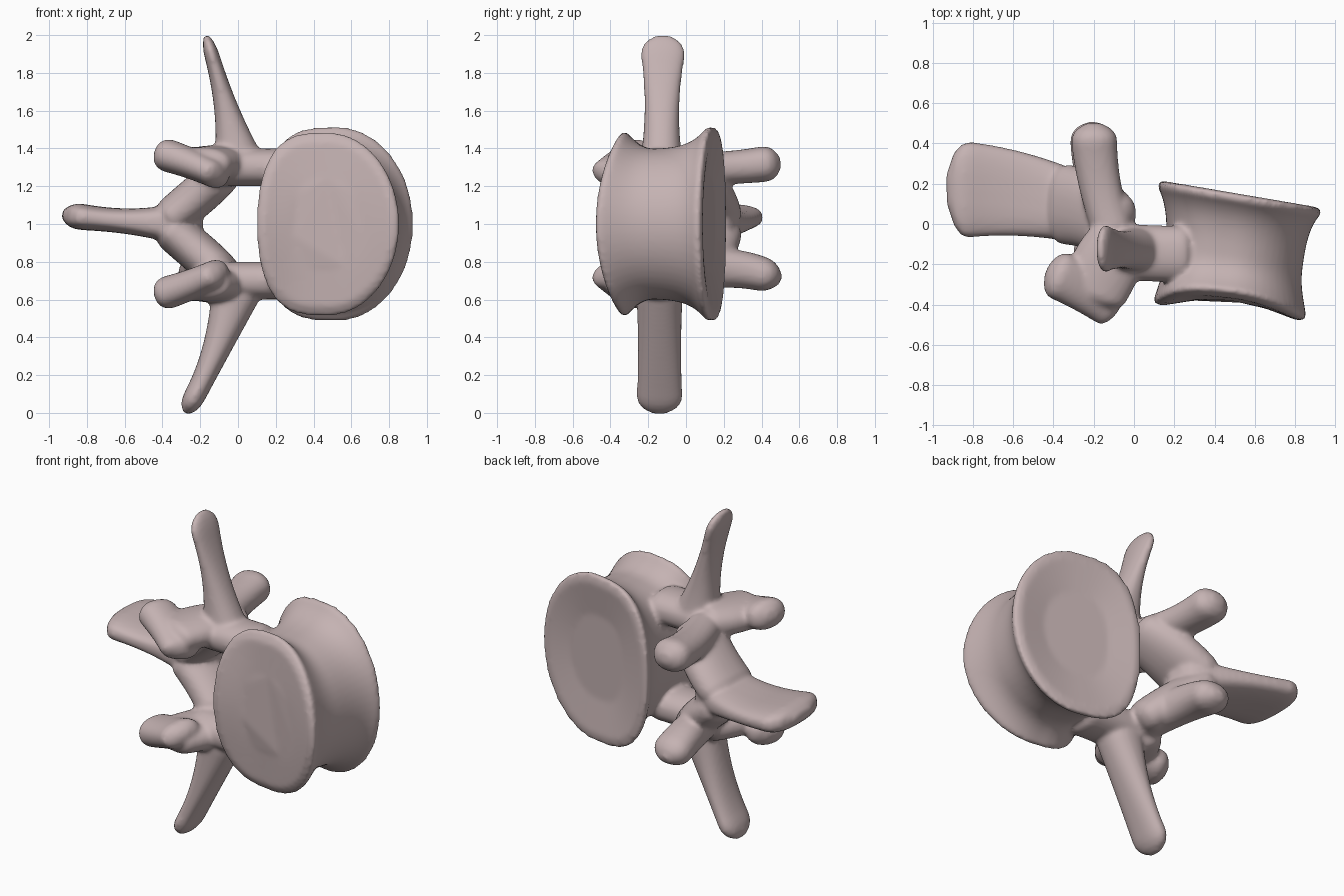
import bpy, bmesh, math
from mathutils import Vector

cube = bpy.data.objects.get("Cube")
if cube:
    bpy.data.objects.remove(cube)

bm = bmesh.new()
SIDES = 28
STEPS = 20
TIP = 0.3
ALONG_DEPTH = (0, 1, 0)
ALONG_WIDTH = (1, 0, 0)


def skin(rings):
    """Bridge a list of point rings into a closed shell."""
    loops = [[bm.verts.new(point) for point in ring] for ring in rings]
    for near, far in zip(loops, loops[1:]):
        for i in range(len(near)):
            bm.faces.new((near[i - 1], near[i], far[i], far[i - 1]))
    bm.faces.new(loops[0][::-1])
    bm.faces.new(loops[-1])


def blend(start, bend, end, t):
    """Quadratic curve through a start and an end, pulled by a bend."""
    s = 1 - t
    return start * s * s + bend * 2 * s * t + end * t * t


def signed_power(value, power):
    return math.copysign(abs(value) ** power, value)


def limb(start, bend, end, wide, widths, depths, power=0.9, flip=False):
    """Sweep an ellipse of changing size along a curve, with rounded ends."""
    start, bend, end, wide = map(Vector, (start, bend, end, wide))
    rings = []
    for i in range(STEPS + 1):
        t = i / STEPS
        centre = blend(start, bend, end, t)
        tangent = ((bend - start).lerp(end - bend, t)).normalized()
        u = (wide - tangent * wide.dot(tangent)).normalized()
        v = tangent.cross(u)
        past = max(0, abs(2 * t - 1) - 1 + TIP) / TIP
        closing = max(0.3, math.sqrt(max(0, 1 - past * past)))
        u *= blend(*widths, t) * closing
        v *= blend(*depths, t) * closing
        ring = []
        for k in range(SIDES):
            angle = math.tau * k / SIDES
            point = centre + u * signed_power(math.cos(angle), power)
            point += v * signed_power(math.sin(angle), power)
            if flip:
                point.z = 2 - point.z
            ring.append(point)
        rings.append(ring)
    skin(rings)


def pair(**shape):
    """Make a limb and its copy across the middle height."""
    for flip in (False, True):
        limb(flip=flip, **shape)


def body_ring(along, scale=1, inset=0):
    """Body outline, flat on the canal side; along runs from -1 front to 1 back."""
    flare = min(1, abs(along) * 1.1) ** (2.5 + along)
    half_width = (0.34 + 0.05 * flare + 0.015 * along) * scale
    half_height = (0.4 + 0.1 * flare + 0.015 * along) * scale
    middle = 0.5 + 0.025 * along
    depth = -0.145 + (0.29 - inset) * along
    slope = -0.14 - 0.03 * along
    bow = max(0, -along) * 0.4
    ring = []
    for k in range(SIDES * 2):
        angle = math.pi * k / SIDES
        c, s = math.cos(angle), math.sin(angle)
        x = middle + half_width * signed_power(c, 0.6 if c < 0 else 1)
        z = half_height * signed_power(s, 0.9 if c < 0 else 1)
        ring.append((x, depth + slope * (x - 0.5) + bow * z * z, 1 + z))
    return ring


# Drum-shaped body with a narrow waist, rounded rims and dished ends
waist = [body_ring(i / STEPS * 2 - 1) for i in range(STEPS + 1)]
front_end = [body_ring(-1, scale=0.5, inset=0.03), body_ring(-1, scale=0.9, inset=-0.01)]
back_end = [body_ring(1, scale=0.9, inset=-0.01), body_ring(1, scale=0.5, inset=0.02)]
skin(front_end + waist + back_end)

# Pedicles joining the body to the arch
pair(start=(0.3, -0.15, 1.3), bend=(0.1, -0.15, 1.3), end=(-0.2, -0.13, 1.3),
     wide=ALONG_DEPTH, widths=(0.14, 0.14, 0.14), depths=(0.1, 0.1, 0.1))

# Laminae closing the arch
pair(start=(-0.05, -0.05, 1.3), bend=(-0.2, 0.1, 1.15), end=(-0.4, 0.1, 1),
     wide=ALONG_DEPTH, widths=(0.15, 0.2, 0.2), depths=(0.1, 0.12, 0.1))

# Front joint processes: a neck and a slanting, blunt facet
pair(start=(-0.05, -0.05, 1.32), bend=(-0.15, -0.2, 1.32), end=(-0.22, -0.4, 1.32),
     wide=ALONG_WIDTH, widths=(0.14, 0.2, 0.15), depths=(0.1, 0.1, 0.08))
pair(start=(-0.08, -0.42, 1.24), bend=(-0.22, -0.32, 1.32), end=(-0.43, -0.23, 1.38),
     wide=ALONG_DEPTH, widths=(0.12, 0.12, 0.12), depths=(0.07, 0.08, 0.09))

# Rear joint processes
limb(start=(-0.08, -0.1, 1.3), bend=(-0.2, 0.2, 1.28), end=(-0.2, 0.5, 1.33),
     wide=ALONG_WIDTH, widths=(0.1, 0.1, 0.12), depths=(0.09, 0.08, 0.1))
limb(start=(-0.08, -0.1, 0.7), bend=(-0.22, 0.2, 0.83), end=(-0.2, 0.5, 0.7),
     wide=ALONG_WIDTH, widths=(0.1, 0.1, 0.12), depths=(0.09, 0.12, 0.08))

# Upper side process
limb(start=(0.02, -0.13, 1.25), bend=(-0.05, -0.13, 1.6), end=(-0.17, -0.12, 2),
     wide=ALONG_DEPTH, widths=(0.13, 0.05, 0.14), depths=(0.16, 0.03, 0.04))

# Lower side process
limb(start=(0.02, -0.14, 0.75), bend=(-0.1, -0.14, 0.3), end=(-0.28, -0.14, 0),
     wide=ALONG_DEPTH, widths=(0.13, 0.1, 0.13), depths=(0.16, 0.04, 0.06))

# Broad flat spine with a thickened end
limb(start=(-0.2, 0.05, 1), bend=(-0.55, 0.18, 1), end=(-0.93, 0.17, 1.05),
     wide=ALONG_DEPTH, widths=(0.16, 0.21, 0.25), depths=(0.14, 0.03, 0.08), power=0.7)

bmesh.ops.recalc_face_normals(bm, faces=bm.faces[:])
mesh = bpy.data.meshes.new("vertebra")
bm.to_mesh(mesh)
bm.free()
bone = bpy.data.objects.new("vertebra", mesh)
bpy.context.collection.objects.link(bone)

# Fuse the parts into one surface and soften the joints
remesh = bone.modifiers.new("fuse", "REMESH")
remesh.mode = "VOXEL"
remesh.voxel_size = 0.013
soften = bone.modifiers.new("soften", "SMOOTH")
soften.factor = 0.5
soften.iterations = 8

bpy.ops.object.select_all(action="DESELECT")
bone.select_set(True)
bpy.context.view_layer.objects.active = bone
for modifier_name in ("fuse", "soften"):
    bpy.ops.object.modifier_apply(modifier=modifier_name)

# Bone colour
colour = (0.56, 0.45, 0.45, 1)
material = bpy.data.materials.new("pinkish grey bone")
material.use_nodes = True
material.diffuse_color = colour
shader = material.node_tree.nodes["Principled BSDF"]
shader.inputs["Base Color"].default_value = colour
bone.data.materials.clear()
bone.data.materials.append(material)
bpy.ops.object.shade_smooth_by_angle(angle=math.radians(50))
